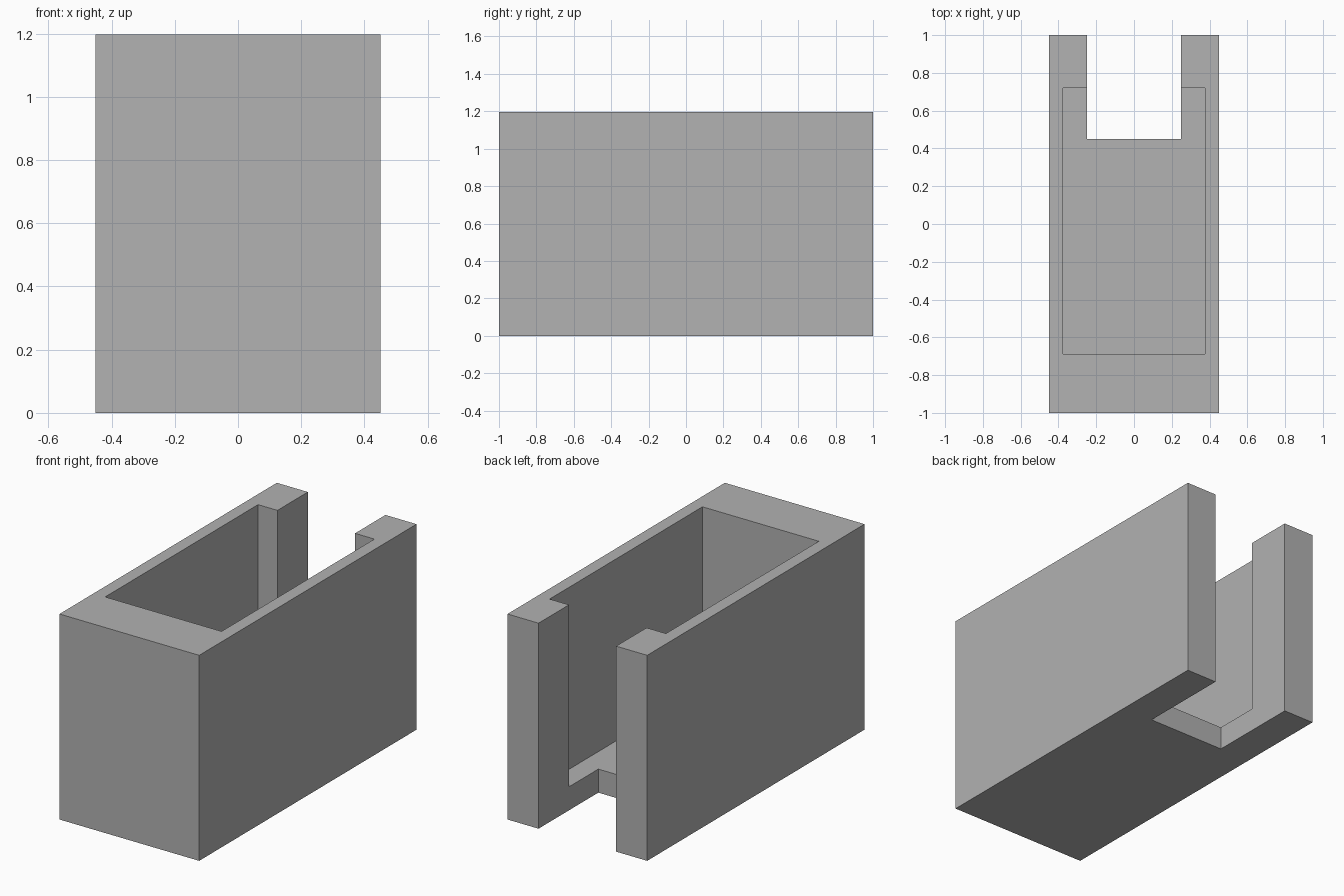
import bpy

cube = bpy.data.objects.get("Cube")
if cube:
    bpy.data.objects.remove(cube, do_unlink=True)

# Plain grey for the whole body
grey = bpy.data.materials.new("plain grey")
grey.use_nodes = True
colour = (0.445, 0.445, 0.445, 1)
grey.diffuse_color = colour
grey.node_tree.nodes["Principled BSDF"].inputs["Base Color"].default_value = colour


def box(name, low, high):
    """Add a box that spans two opposite corners."""
    bpy.ops.mesh.primitive_cube_add(size=1)
    obj = bpy.context.object
    obj.name = name
    for v in obj.data.vertices:
        v.co = [l if c < 0 else h for c, l, h in zip(v.co, low, high)]
    obj.data.materials.append(grey)
    return obj


HEIGHT, FLOOR = 1.197, 0.137
body = box("holder_body", (-0.45, -1, 0), (0.45, 1, HEIGHT))

# Open-topped pocket above the floor, and a full-height slot in the back
cutters = [
    box("pocket_cutter", (-0.375, -0.687, FLOOR), (0.375, 0.72, HEIGHT + 0.2)),
    box("slot_cutter", (-0.25, 0.45, -0.2), (0.25, 1.2, HEIGHT + 0.3)),
]
for cutter in cutters:
    cut = body.modifiers.new(cutter.name, 'BOOLEAN')
    cut.operation = 'DIFFERENCE'
    cut.solver = 'EXACT'
    cut.object = cutter
    bpy.context.view_layer.objects.active = body
    bpy.ops.object.modifier_apply(modifier=cut.name)
    bpy.data.objects.remove(cutter, do_unlink=True)
